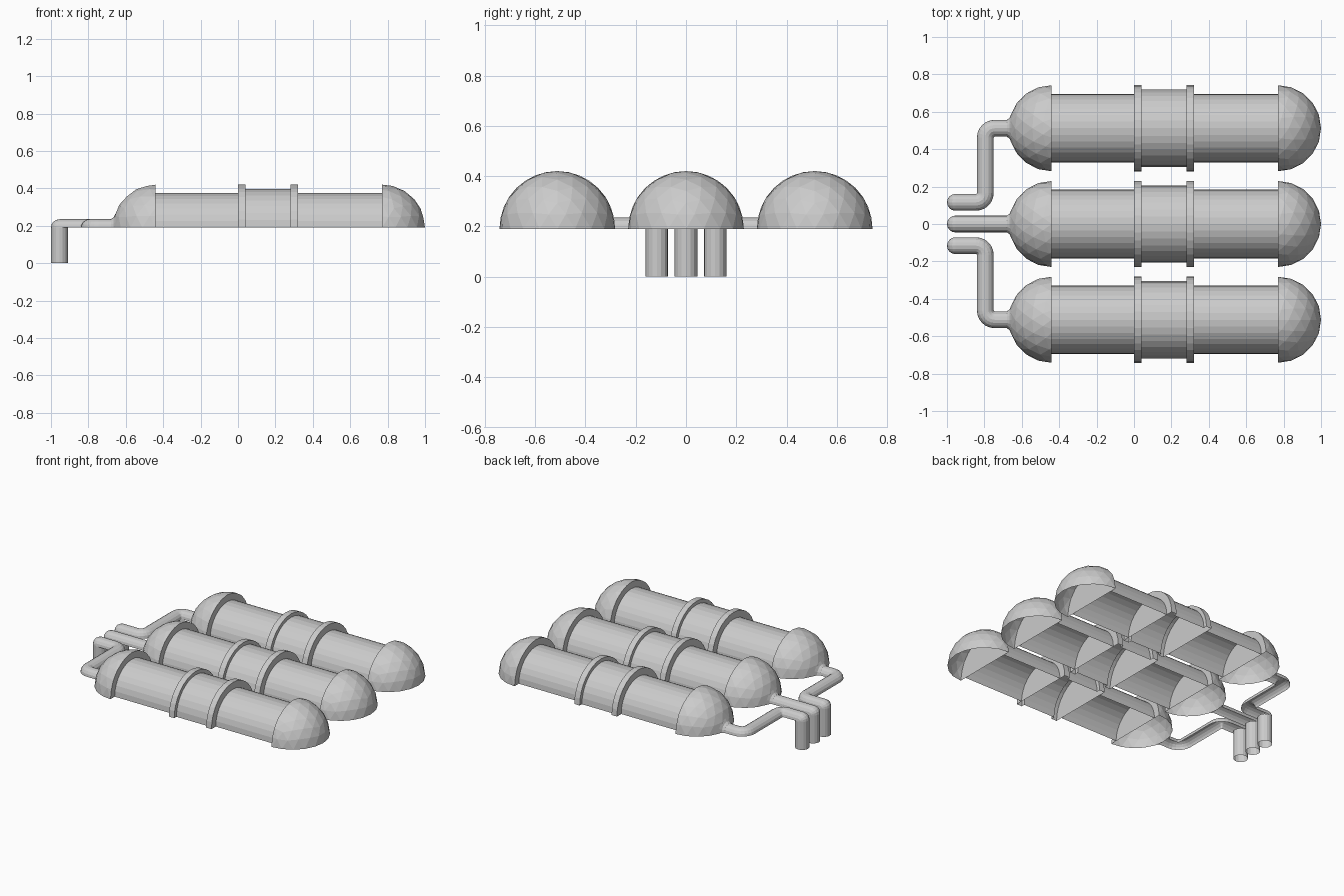
import bpy, bmesh
from math import sin, cos, pi
from mathutils import Matrix, Vector

if "Cube" in bpy.data.objects:
    bpy.data.objects.remove(bpy.data.objects["Cube"])

BASE = 0.19      # height of the flat underside of the tanks
PITCH = 0.512    # spacing between tanks
R = 0.23         # dome and band radius
PR = 0.045       # pipe radius
X0, X1 = -0.44, 0.77


def finish(bm, name):
    bmesh.ops.remove_doubles(bm, verts=bm.verts, dist=1e-5)
    me = bpy.data.meshes.new(name)
    bm.to_mesh(me)
    bm.free()
    ob = bpy.data.objects.new(name, me)
    bpy.context.collection.objects.link(ob)
    return ob


def skin(bm, rings):
    """Join a row of open rings with quads."""
    rows = [[bm.verts.new(p) for p in ring] for ring in rings]
    for a, b in zip(rows, rows[1:]):
        for i in range(len(a) - 1):
            bm.faces.new((a[i], a[i + 1], b[i + 1], b[i]))
    return rows


def half_ring(c, heading, r, n, tilt=0.0):
    """Upper half circle across the heading, optionally tipped forwards."""
    fwd = Vector((cos(heading), sin(heading), 0))
    side = Vector((-sin(heading), cos(heading), 0))
    up = Vector((0, 0, cos(tilt))) + fwd * sin(tilt)
    return [Vector(c) + side * r * cos(pi * i / n) + up * r * sin(pi * i / n)
            for i in range(n + 1)]


def tank_body(name, y):
    # stepped half shell: body, band, middle sleeve, band, body
    prof = [(X0, .184), (0, .184), (0, R), (.04, R), (.04, .206), (.28, .206),
            (.28, R), (.32, R), (.32, .184), (X1, .184)]
    bm = bmesh.new()
    rows = skin(bm, [half_ring((x, y, BASE), 0, r, 16) for x, r in prof])
    bmesh.ops.recalc_face_normals(bm, faces=bm.faces)
    # inner bulkheads
    for k in (1, 8):
        bm.faces.new(rows[k])
    return finish(bm, name)


def dome(name, x, y, side):
    # quarter of a faceted ball with a flat inner wall and open underside
    bm = bmesh.new()
    bmesh.ops.create_icosphere(bm, subdivisions=3, radius=R)
    cut = bmesh.ops.bisect_plane(bm, geom=bm.verts[:] + bm.edges[:] + bm.faces[:],
                                 dist=1e-5, plane_co=(0, 0, 0),
                                 plane_no=(side, 0, 0), clear_inner=True)
    rim = [e for e in bm.edges if e.is_boundary]
    bmesh.ops.holes_fill(bm, edges=rim, sides=0)
    bmesh.ops.recalc_face_normals(bm, faces=bm.faces)
    bmesh.ops.bisect_plane(bm, geom=bm.verts[:] + bm.edges[:] + bm.faces[:],
                           dist=1e-5, plane_co=(0, 0, 0),
                           plane_no=(0, 0, 1), clear_inner=True)
    bmesh.ops.translate(bm, verts=bm.verts, vec=(x, y, BASE))
    return finish(bm, name)


def pipe(name, s):
    y, end_y, bend = PITCH, 0.116, 0.05
    # flared neck, then the route as (x, y, heading, radius)
    route = [(-.655, y, pi, .075), (-.665, y, pi, .055), (-.68, y, pi, PR)]
    if s:
        for i in range(7):
            a = pi / 2 * i / 6
            route.append((-.745 - bend * sin(a), y - bend + bend * cos(a), pi + a, PR))
        for i in range(7):
            a = pi / 2 * (1 - i / 6)
            route.append((-.845 + bend * sin(a), end_y + bend - bend * cos(a), pi + a, PR))
        route.append((-.955, end_y, pi, PR))
    else:
        route = [(x, 0, h, r) for x, _, h, r in route] + [(-.955, 0, pi, PR)]
        end_y = 0
    rings = [half_ring((x, yy, BASE), h, r, 8) for x, yy, h, r in route]
    # rounded turn downwards
    rings += [half_ring((-.955, end_y, BASE), pi, PR, 8, pi / 2 * i / 4) for i in (1, 2, 3, 4)]
    bm = bmesh.new()
    skin(bm, rings)
    # open vertical tube to the ground
    skin(bm, [[(-.955 + PR * cos(pi * i / 8), end_y + PR * sin(pi * i / 8), z)
               for i in range(17)] for z in (BASE, 0)])
    if s < 0:
        bmesh.ops.scale(bm, verts=bm.verts, vec=(1, -1, 1))
    bmesh.ops.remove_doubles(bm, verts=bm.verts, dist=1e-5)
    bmesh.ops.recalc_face_normals(bm, faces=bm.faces)
    return finish(bm, name)


for label, s in (("front", -1), ("middle", 0), ("back", 1)):
    y = s * PITCH
    tank_body(label + "_tank_body", y)
    dome(label + "_left_dome", X0, y, -1)
    dome(label + "_right_dome", X1, y, 1)
    pipe(label + "_pipe", s)
